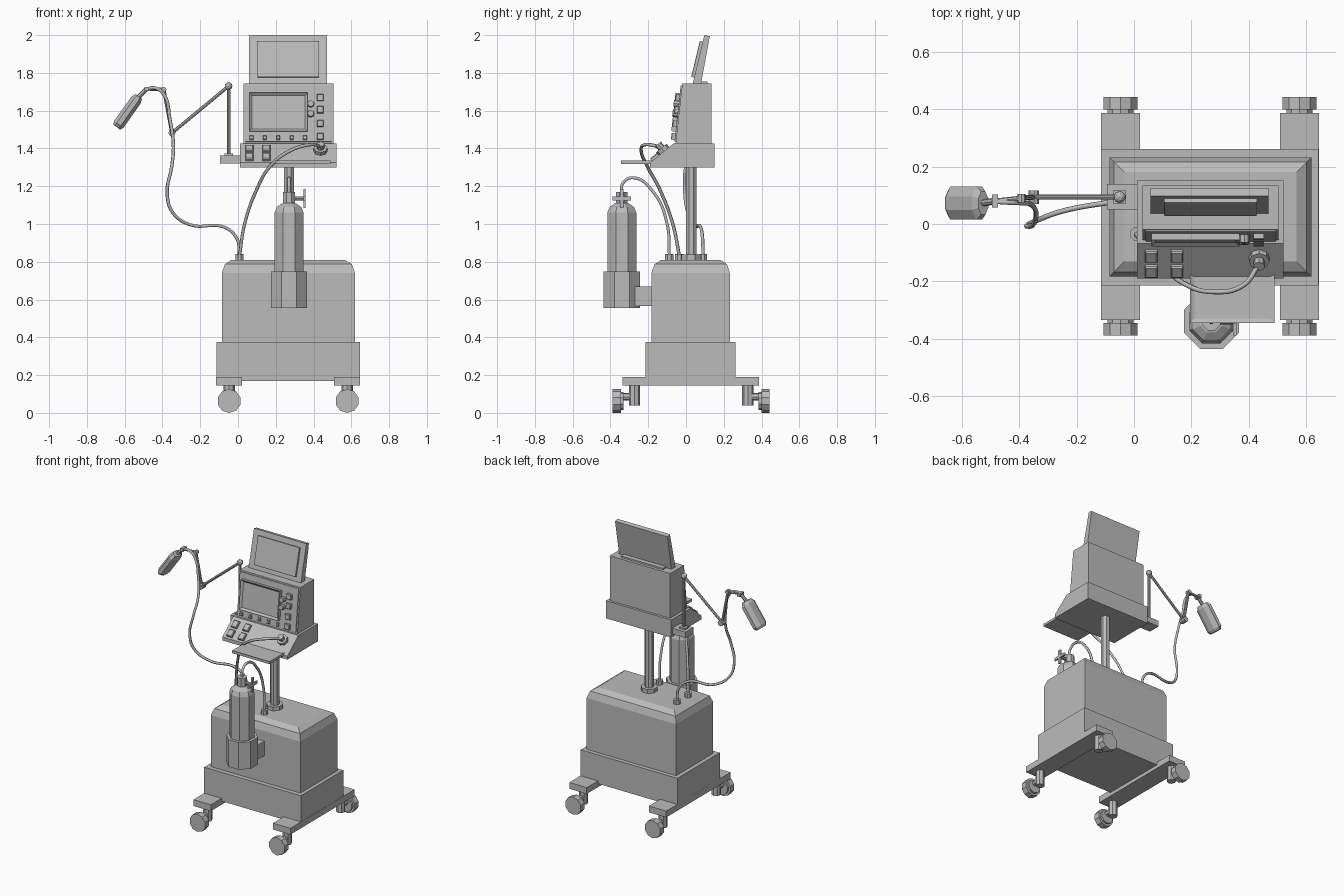
import bpy, bmesh, math
from mathutils import Vector, Matrix

cube = bpy.data.objects.get("Cube")
if cube:
    bpy.data.objects.remove(cube, do_unlink=True)

grey = bpy.data.materials.new("neutral grey")
grey.use_nodes = True
grey.diffuse_color = (0.5, 0.5, 0.5, 1)
grey.node_tree.nodes["Principled BSDF"].inputs["Base Color"].default_value = (0.5, 0.5, 0.5, 1)


def finish(name, bm, matrix=None):
    if matrix:
        bm.transform(matrix)
    bmesh.ops.recalc_face_normals(bm, faces=bm.faces)
    mesh = bpy.data.meshes.new(name)
    bm.to_mesh(mesh)
    bm.free()
    mesh.materials.append(grey)
    obj = bpy.data.objects.new(name, mesh)
    bpy.context.collection.objects.link(obj)
    return obj


def box(name, x, y, z, matrix=None, inset=0, depth=0, side=None):
    """Box from ranges; optionally inset and push the face that looks along side."""
    bm = bmesh.new()
    bmesh.ops.create_cube(bm, size=1)
    for v in bm.verts:
        v.co = [r[0] + (c + 0.5) * (r[1] - r[0]) for r, c in zip((x, y, z), v.co)]
    if side:
        bm.normal_update()
        face = max(bm.faces, key=lambda f: f.normal.dot(Vector(side)))
        bmesh.ops.inset_individual(bm, faces=[face], thickness=inset, depth=0)
        bmesh.ops.translate(bm, verts=face.verts, vec=Vector(side) * depth)
    return finish(name, bm, matrix)


def rod(name, start, end, radius, sides=8, tip=None):
    """Cylinder or cone between two points."""
    a, b = Vector(start), Vector(end)
    bm = bmesh.new()
    bmesh.ops.create_cone(bm, cap_ends=True, segments=sides, radius1=radius,
                          radius2=radius if tip is None else tip, depth=(b - a).length)
    turn = (b - a).to_track_quat('Z', 'Y').to_matrix().to_4x4()
    return finish(name, bm, Matrix.Translation((a + b) / 2) @ turn)


def lathe(name, centre, profile, sides=8):
    """Turned shape from (radius, height) pairs."""
    bm = bmesh.new()
    rings = []
    for r, z in profile:
        angles = [math.tau * (i + 0.5) / sides for i in range(sides)]
        rings.append([bm.verts.new((centre[0] + r * math.cos(a), centre[1] + r * math.sin(a), z))
                      for a in angles])
    skin(bm, rings)
    return finish(name, bm)


def skin(bm, rings):
    for low, high in zip(rings, rings[1:]):
        for i in range(len(low)):
            j = (i + 1) % len(low)
            bm.faces.new((low[i], low[j], high[j], high[i]))
    bm.faces.new(rings[0])
    bm.faces.new(rings[-1])


def prism(name, x, profile):
    """Side profile of (y, z) points extruded along x."""
    bm = bmesh.new()
    skin(bm, [[bm.verts.new((px, y, z)) for y, z in profile] for px in x])
    return finish(name, bm)


def hose(name, points, radius=0.009):
    curve = bpy.data.curves.new(name, 'CURVE')
    curve.dimensions = '3D'
    curve.bevel_depth = radius
    curve.bevel_resolution = 1
    curve.resolution_u = 8
    curve.use_fill_caps = True
    spline = curve.splines.new('BEZIER')
    spline.bezier_points.add(len(points) - 1)
    for p, co in zip(spline.bezier_points, points):
        p.co = co
        p.handle_left_type = p.handle_right_type = 'AUTO'
    curve.materials.append(grey)
    bpy.context.collection.objects.link(bpy.data.objects.new(name, curve))


def slope_frame(low, high, x, t):
    """Local frame on a panel: X across, Y up the slope, Z outward."""
    a, b = Vector((x, *low)), Vector((x, *high))
    up = (b - a).normalized()
    out = Vector((1, 0, 0)).cross(up)
    m = Matrix((Vector((1, 0, 0)), up, out)).transposed().to_4x4()
    return Matrix.Translation(a.lerp(b, t)) @ m


def half(size, mid=0):
    return (mid - size / 2, mid + size / 2)


# Cart base with tapered top
box("base_skirt", (-0.115, 0.645), (-0.215, 0.262), (0.17, 0.375))
bm = bmesh.new()
rings = []
for z, d in ((0.375, 0), (0.74, 0), (0.787, 0.016), (0.81, 0.052)):
    rings.append([bm.verts.new((x, y, z)) for x, y in (
        (-0.086 + d, -0.183 + d), (0.619 - d, -0.183 + d), (0.619 - d, 0.233 - d), (-0.086 + d, 0.233 - d))])
skin(bm, rings)
finish("base_cabinet", bm)

# Foot bars and casters
for side, x in (("right", -0.047), ("left", 0.578)):
    box(side + "_foot_bar", half(0.137, x), (-0.335, 0.387), (0.145, 0.19))
    for end, s in (("front", -1), ("rear", 1)):
        def at(d, z):
            return (x, 0.027 + s * d, z)
        tag = f"{end}_{side}_"
        rod(tag + "caster_stem", at(0.3, 0.04), at(0.3, 0.15), 0.03)
        rod(tag + "caster_axle", at(0.3, 0.085), at(0.36, 0.085), 0.02)
        rod(tag + "wheel_hub", at(0.358, 0.063), at(0.375, 0.063), 0.048, 10)
        rod(tag + "wheel", at(0.372, 0.063), at(0.416, 0.063), 0.063, 10)

# Column and hose sockets
lathe("column", (0.27, 0.027), [(0.03, 0.8), (0.03, 1.31)])
lathe("column_flange", (0.27, 0.027), [(0.055, 0.805), (0.055, 0.838)])
for name, x, y in (("front", 0.27, -0.088), ("middle", 0.008, -0.035), ("rear", 0.008, 0.09)):
    lathe(name + "_hose_socket", (x, y), [(0.024, 0.8), (0.024, 0.84)])

# Gas bottle, holder and valve
bottle = (0.27, -0.34)
lathe("bottle_holder", bottle, [(0.104, 0.555), (0.104, 0.748)])
lathe("bottle", bottle, [(0.083, 0.6), (0.083, 1.06), (0.07, 1.09), (0.042, 1.108),
                         (0.034, 1.11), (0.034, 1.17)])
box("holder_bracket", half(0.13, 0.27), (-0.27, -0.18), (0.565, 0.668))
rod("valve_stem", (0.29, -0.34, 1.135), (0.355, -0.34, 1.135), 0.011)
for name, turn in (("upright", 0), ("level", math.pi / 2)):
    m = Matrix.Translation((0.352, -0.34, 1.135)) @ Matrix.Rotation(turn, 4, 'X')
    box(name + "_valve_handle", half(0.012), half(0.02), half(0.1), m)

# Console base with sloped control panel
low, high = (-0.19, 1.325), (-0.068, 1.425)
prism("console_base", (0.01, 0.522), [(-0.19, 1.3), low, high, (0.152, 1.425), (0.152, 1.3)])
for x in (0.06, 0.15):
    for t in (0.24, 0.67):
        m = slope_frame(low, high, x, t)
        box("panel_switch", half(0.043), half(0.05), (-0.01, 0.012), m, 0.006, 0.005, (0, 0, 1))
m = slope_frame(low, high, 0.437, 0.6)
rod("hose_outlet", m @ Vector((0, 0, -0.01)), m @ Vector((0, 0, 0.022)), 0.036)
rod("outlet_nozzle", m @ Vector((0, 0, 0.02)), m @ Vector((0, 0, 0.05)), 0.02)

# Writing shelf
box("shelf", (0.195, 0.49), (-0.345, -0.16), (1.318, 1.336), None, 0.022, -0.006, (0, 0, 1))

# Monitor housing with controls on its leaning front
low, high = (-0.055, 1.425), (-0.02, 1.743)
prism("monitor_housing", (0.03, 0.505), [low, high, (0.135, 1.743), (0.135, 1.425)])


def control(name, x, z, w, h, out, inset=0.004, depth=0.003):
    m = slope_frame(low, high, x, (z - low[1]) / (high[1] - low[1]))
    return box(name, half(w), half(h), (-0.01, out), m, inset, depth, (0, 0, 1))


control("front_plate", 0.268, 1.584, 0.455, 0.3, 0.006, 0.004, 0.001)
control("screen_bezel", 0.215, 1.59, 0.308, 0.205, 0.03, 0.02, -0.012)
for z in (1.667, 1.603, 1.53, 1.462):
    control("square_button", 0.435, z, 0.036, 0.036, 0.024)
for i in range(5):
    control("small_button", 0.071 + 0.071 * i, 1.456, 0.02, 0.024, 0.016)
for z in (1.635, 1.583):
    m = slope_frame(low, high, 0.385, (z - low[1]) / (high[1] - low[1]))
    rod("dial_knob", m.translation, m @ Vector((0, 0, 0.034)), 0.02, 8, 0.017)

# Tilted upper display
box("display_hinge", (0.1, 0.43), (0.05, 0.115), (1.74, 1.754))
low, high = (0.036, 1.745), (0.097, 2.0)
prism("upper_display", (0.058, 0.47), [low, high, (0.126, 1.994), (0.08, 1.745)])
control("upper_screen", 0.267, 1.87, 0.325, 0.195, 0.014, 0.006, 0.002)

# Jointed support arm
ay = 0.094
shoulder, elbow, wrist, tip = (-0.05, ay, 1.73), (-0.35, ay, 1.482), (-0.393, 0.09, 1.712), (-0.485, 0.08, 1.715)
box("arm_bracket", (-0.095, 0.012), (0.05, 0.14), (1.32, 1.362))
box("arm_socket", half(0.045, -0.05), half(0.045, ay), (1.36, 1.372))
rod("arm_post", (-0.05, ay, 1.36), shoulder, 0.009)
bm = bmesh.new()
bmesh.ops.create_icosphere(bm, subdivisions=2, radius=0.021)
finish("shoulder_ball", bm, Matrix.Translation(shoulder))
rod("upper_arm", shoulder, elbow, 0.009)
rod("elbow_joint", (elbow[0], 0.07, elbow[2]), (elbow[0], 0.117, elbow[2]), 0.019)
rod("forearm", elbow, wrist, 0.009)
rod("wrist_joint", (wrist[0], 0.075, wrist[2]), (wrist[0], 0.105, wrist[2]), 0.014)
rod("wrist_link", wrist, tip, 0.009)
box("wrist_block", half(0.022, tip[0]), half(0.045, tip[1]), half(0.022, tip[2]))

# Flattened bag at the arm end
axis = Vector((0.115, 0, 0.162)).normalized()
across = Vector((0, 1, 0)).cross(axis)
centre = Vector((-0.584, 0.073, 1.594))
bm = bmesh.new()
rings = []
for s, t in ((0.75, -0.1), (1, -0.082), (1, 0.075), (0.7, 0.1)):
    angles = [math.tau * (i + 0.5) / 8 for i in range(8)]
    rings.append([bm.verts.new(centre + axis * t + Vector((0, 0.062 * s * math.cos(a), 0))
                               + across * 0.033 * s * math.sin(a)) for a in angles])
skin(bm, rings)
finish("breathing_bag", bm)
rod("bag_neck", centre + axis * 0.09, tip, 0.012)

# Hoses
hose("bottle_hose", [(0.27, -0.088, 0.83), (0.27, -0.1, 1.0), (0.27, -0.17, 1.165),
                     (0.27, -0.28, 1.245), (0.27, -0.335, 1.215), (0.27, -0.34, 1.16)])
hose("console_hose", [(0.008, -0.035, 0.83), (0.035, -0.07, 1.0), (0.1, -0.14, 1.185),
                      (0.17, -0.205, 1.305), (0.27, -0.237, 1.385), (0.38, -0.215, 1.42),
                      (0.437, -0.14, 1.41)])
hose("arm_hose", [(0.008, 0.09, 0.83), (-0.005, 0.088, 0.92), (-0.07, 0.078, 0.982),
                  (-0.25, 0.045, 0.995), (-0.345, 0.01, 1.06), (-0.375, -0.006, 1.16),
                  (-0.35, 0.0, 1.31), (-0.342, 0.04, 1.42), (-0.36, 0.068, 1.55),
                  (-0.395, 0.073, 1.69), (-0.44, 0.075, 1.72), (-0.485, 0.078, 1.715)])
